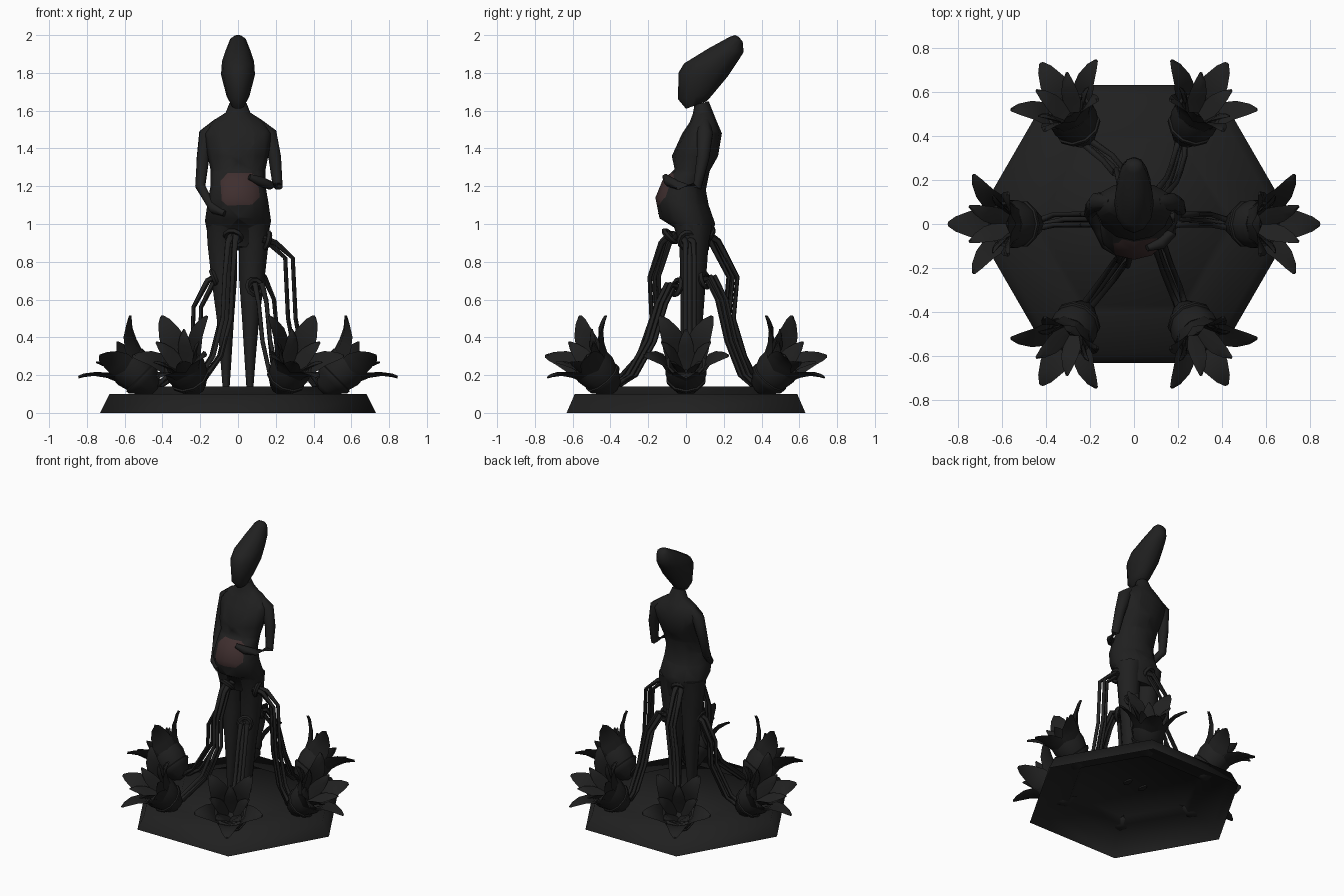
import bpy, bmesh, math
from mathutils import Vector, Matrix

if "Cube" in bpy.data.objects:
    bpy.data.objects.remove(bpy.data.objects["Cube"])


def material(name, col):
    m = bpy.data.materials.new(name)
    m.diffuse_color = (*col, 1)
    m.use_nodes = True
    m.node_tree.nodes["Principled BSDF"].inputs["Base Color"].default_value = m.diffuse_color
    return m


DARK = material("charcoal", (0.0145, 0.0145, 0.0145))
PINK = material("dull_rose", (0.05, 0.028, 0.028))


def finish(bm, name, angle=60, mats=(DARK,), fix=True):
    if fix:
        bmesh.ops.recalc_face_normals(bm, faces=bm.faces)
    me = bpy.data.meshes.new(name)
    bm.to_mesh(me)
    bm.free()
    ob = bpy.data.objects.new(name, me)
    bpy.context.collection.objects.link(ob)
    for m in mats:
        me.materials.append(m)
    bpy.ops.object.select_all(action='DESELECT')
    ob.select_set(True)
    bpy.context.view_layer.objects.active = ob
    bpy.ops.object.shade_smooth_by_angle(angle=math.radians(angle))
    return ob


def skin(bm, rings, cap_start=True, cap_end=True):
    """Bridge equal-length rings of points."""
    vs = [[bm.verts.new(p) for p in r] for r in rings]
    n = len(vs[0])
    for a, b in zip(vs, vs[1:]):
        for i in range(n):
            bm.faces.new((a[i], a[(i + 1) % n], b[(i + 1) % n], b[i]))
    if cap_start:
        bm.faces.new(vs[0][::-1])
    if cap_end:
        bm.faces.new(vs[-1])


def oval(front, back, hx, cx=0, n=12):
    """Oval section through a front and a back (y, z) point."""
    f, b = Vector((cx, *front)), Vector((cx, *back))
    c, h = (f + b) / 2, (f - b) / 2
    return [c + h * math.cos(2 * math.pi * i / n) +
            Vector((hx, 0, 0)) * math.sin(2 * math.pi * i / n) for i in range(n)]


def tube(bm, pts, radii, n=6):
    pts = [Vector(p) for p in pts]
    rings = []
    for k, p in enumerate(pts):
        d = (pts[min(k + 1, len(pts) - 1)] - pts[max(k - 1, 0)]).normalized()
        s = d.cross(Vector((0.35, 0.93, 0.1))).normalized()
        t = d.cross(s)
        rings.append([p + radii[k] * (s * math.cos(2 * math.pi * i / n) +
                      t * math.sin(2 * math.pi * i / n)) for i in range(n)])
    skin(bm, rings)


# hexagonal stepped plinth, open underneath, softly shaded
bm = bmesh.new()
skin(bm, [[(r * math.cos(i * math.pi / 3), r * math.sin(i * math.pi / 3), z) for i in range(6)]
          for r, z in ((0.73, 0), (0.68, 0.1), (0.46, 0.1), (0.425, 0.14))], cap_start=False)
finish(bm, "plinth", 85, fix=False)

# torso, with a rose belly patch cut into its front
bm = bmesh.new()
skin(bm, [oval(*r) for r in (
    ((-.03, .88), (.12, .86), .13), ((-.06, .98), (.135, .95), .165),
    ((-.14, 1.03), (.155, 1.0), .175), ((-.162, 1.14), (.12, 1.1), .16),
    ((-.125, 1.23), (.105, 1.18), .145), ((-.06, 1.29), (.125, 1.28), .145),
    ((-.075, 1.36), (.17, 1.36), .16), ((-.02, 1.48), (.19, 1.48), .185),
    ((.02, 1.54), (.16, 1.55), .135), ((.035, 1.58), (.14, 1.6), .065),
    ((.045, 1.63), (.12, 1.65), .045))])
mid = Vector((0.01, 0, 1.185))
sides = [(Vector((math.cos(a), 0, math.sin(a))), r) for a, r in
         ((0.1, .1), (0.9, .105), (1.55, .085), (2.4, .105), (3.2, .1), (4.0, .11), (4.75, .085), (5.5, .105))]
for d, r in sides:
    bmesh.ops.bisect_plane(bm, geom=bm.verts[:] + bm.edges[:] + bm.faces[:],
                           plane_co=mid + d * r, plane_no=d)
for f in bm.faces:
    c = f.calc_center_median()
    f.material_index = int(c.y < 0 and all((c - mid).dot(d) < r for d, r in sides))
finish(bm, "torso", 60, (DARK, PINK))

# swept-back head
bm = bmesh.new()
skin(bm, [oval(*r) for r in (
    ((.0, 1.61), (.11, 1.65), .035), ((-.042, 1.66), (.145, 1.69), .06),
    ((-.04, 1.8), (.22, 1.78), .09), ((-.01, 1.85), (.28, 1.87), .085),
    ((.12, 1.93), (.305, 1.91), .065), ((.23, 1.99), (.3, 1.965), .042),
    ((.26, 2.0), (.28, 1.99), .02))])
finish(bm, "head", 60)

# tapering legs
for s, name in ((-1, "left_leg"), (1, "right_leg")):
    bm = bmesh.new()
    skin(bm, [oval((y0, z), (y1, z), hx, s * cx, 10) for z, y0, y1, cx, hx in (
        (1.0, -.07, .14, .085, .085), (.9, -.035, .12, .083, .083), (.7, -.03, .105, .073, .07),
        (.5, -.03, .09, .067, .048), (.3, -.025, .07, .064, .032), (.13, -.025, .05, .063, .019))])
    finish(bm, name)

# arms: one hand below the belly, one above
for name, pts in (
    ("left_arm", [(-.1, .1, 1.535), (-.165, .1, 1.475), (-.185, .08, 1.35), (-.2, .05, 1.2),
                  (-.16, -.03, 1.13), (-.125, -.09, 1.08), (-.07, -.135, 1.055)]),
    ("right_arm", [(.1, .1, 1.535), (.165, .1, 1.475), (.195, .09, 1.35), (.21, .06, 1.2),
                   (.17, -.04, 1.205), (.12, -.09, 1.225), (.06, -.11, 1.25)])):
    bm = bmesh.new()
    tube(bm, pts, [.03, .045, .036, .028, .024, .028, .016], 8)
    finish(bm, name, 60)

# stems: bundles of tubes from sockets on the hips and legs down to the flowers
stems = {
    0: [(.13, 0, .92), (.2, .02, .9), (.29, .02, .82), (.305, .02, .5), (.35, .02, .26)],
    180: [(-.11, .02, .72), (-.16, .02, .7), (-.235, .02, .56), (-.24, .02, .4), (-.36, .02, .2)],
    240: [(-.02, -.07, .95), (-.035, -.12, .9), (-.05, -.18, .72), (-.06, -.17, .5), (-.11, -.24, .3)],
    300: [(.08, -.03, .66), (.11, -.09, .68), (.13, -.14, .58), (.15, -.2, .38), (.19, -.3, .2)],
    60: [(.09, .08, .7), (.12, .14, .72), (.17, .2, .6), (.19, .25, .38), (.21, .32, .2)],
    120: [(-.02, .1, .95), (-.04, .16, .91), (-.06, .26, .72), (-.07, .24, .5), (-.12, .3, .3)]}
for ang, path in stems.items():
    a = math.radians(ang)
    side = Vector((-math.sin(a), math.cos(a), 0))
    out = Vector((math.cos(a), math.sin(a), 0))
    path = [Vector(p) for p in path] + [out * .43 + Vector((0, 0, .15)), out * .5 + Vector((0, 0, .16))]
    bm = bmesh.new()
    for k in (-1, 0, 1):
        inward = -out * .04 * (k == 0)
        spread = (0.6, .9, 1, 1, 1, .7, .2)
        tube(bm, [p + side * k * .024 * w + inward * w for p, w in zip(path, spread)],
             [.022, .016, .012, .012, .012, .016, .022], 6)
    finish(bm, "stem_bundle_%d" % ang, 60)
    # raised socket collar
    bpy.ops.mesh.primitive_torus_add(major_segments=10, minor_segments=5, major_radius=.042,
                                     minor_radius=.015, location=path[0] + (path[1] - path[0]) * .3)
    ring = bpy.context.object
    ring.name = "stem_socket_%d" % ang
    ring.rotation_euler = (path[1] - path[0]).to_track_quat('Z', 'Y').to_euler()
    ring.data.materials.append(DARK)
    bpy.ops.object.shade_smooth_by_angle(angle=math.radians(60))


def petal(bm, phi, rows, lift=1, thick=.014):
    """Pointed cupped petal; rows give (radius, height, half width)."""
    rot = Matrix.Rotation(phi, 3, 'Z')
    rings = []
    for r, h, w in rows:
        cup, t = w * .4, min(thick, w)
        rings.append([rot @ Vector((x, y, z * lift)) for x, y, z in (
            (r - cup, -w, h + cup * .3), (r, 0, h), (r - cup, w, h + cup * .3),
            (r - t, 0, h + t))])
    skin(bm, rings)


# six lily-like flowers tilted outward
outer = ((.05, .05, .035), (.105, .12, .068), (.13, .18, .074), (.17, .235, .057),
         (.215, .27, .034), (.24, .285, .01))
inner = ((.03, .08, .025), (.075, .15, .045), (.095, .2, .042), (.12, .245, .026), (.14, .275, .006))
for ang in range(0, 360, 60):
    bm = bmesh.new()
    # bulb cup, open at the mouth with an inner wall
    skin(bm, [[(r * math.cos(i * math.pi / 5), r * math.sin(i * math.pi / 5), h) for i in range(10)]
              for r, h in ((.025, -.05), (.06, -.03), (.088, .02), (.106, .04), (.108, .055), (.1, .06),
                           (.114, .11), (.112, .16), (.092, .16), (.06, .08))])
    for k in range(5):
        phi = math.radians(72 * k)
        petal(bm, phi, outer, 1.12 if k in (2, 3) else 1)
        petal(bm, phi + math.radians(36), inner)
    # local x becomes downward-outward, local z the flower axis
    m = Matrix.Translation((.475, 0, .15)) @ Matrix.Rotation(math.radians(45), 4, 'Y')
    bm.transform(Matrix.Rotation(math.radians(ang), 4, 'Z') @ m)
    finish(bm, "flower_%d" % ang, 50)
